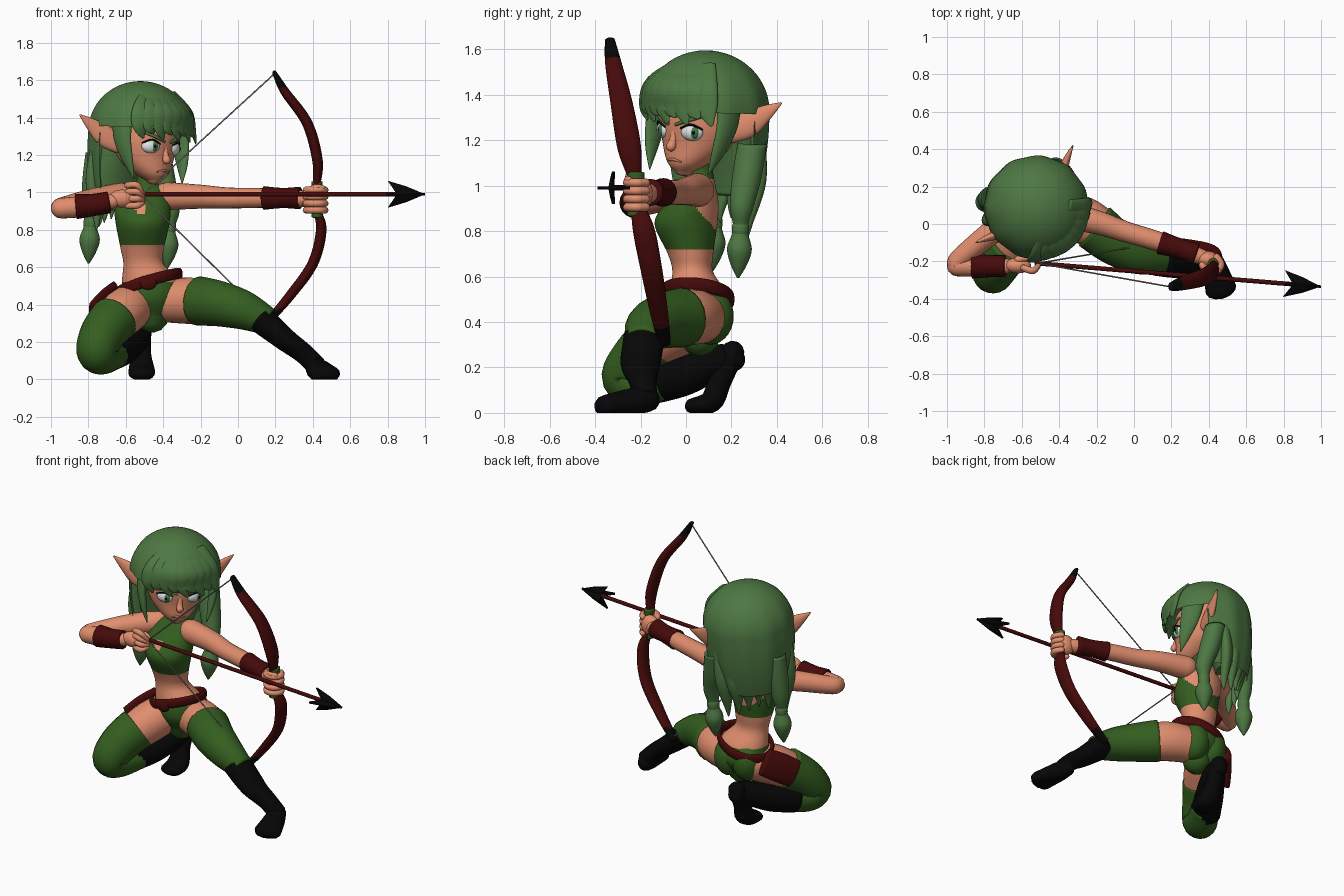
import bpy, bmesh, math
from mathutils import Matrix, Vector

if "Cube" in bpy.data.objects:
    bpy.data.objects.remove(bpy.data.objects["Cube"], do_unlink=True)


def material(name, *rgb):
    mat = bpy.data.materials.new(name)
    mat.use_nodes = True
    mat.diffuse_color = (*rgb, 1)
    mat.node_tree.nodes["Principled BSDF"].inputs["Base Color"].default_value = (*rgb, 1)
    return mat


skin = material("skin", .75, .27, .155)
hair = material("hair green", .075, .185, .055)
cloth = material("cloth green", .034, .112, .014)
leather = material("dark red leather", .062, .003, .003)
black = material("black", .002, .002, .002)
white = material("eye white", .75, .78, .78)
iris = material("iris green", .05, .19, .06)
steel = material("string grey", .24, .24, .24)
lip = material("lip", .56, .18, .11)

WORLD = Matrix.Identity(4)
HEAD = (Matrix.Translation((-.51, .07, 1.25)) @ Matrix.Rotation(math.radians(45), 4, 'Z')
        @ Matrix.Rotation(math.radians(4), 4, 'Y') @ Matrix.Translation((0, 0, -1.25)))


def finish(name, bm, mats, frame=WORLD, rule=None):
    """Place the mesh, keep it above the floor, colour it and shade it smooth."""
    bmesh.ops.transform(bm, matrix=frame, verts=bm.verts)
    for v in bm.verts:
        v.co.z = max(v.co.z, 0)
    bmesh.ops.recalc_face_normals(bm, faces=bm.faces)
    for f in bm.faces:
        f.smooth = True
        if rule:
            f.material_index = rule(f.calc_center_median())
    mesh = bpy.data.meshes.new(name)
    bm.to_mesh(mesh)
    bm.free()
    for mat in (mats if isinstance(mats, list) else [mats]):
        mesh.materials.append(mat)
    obj = bpy.data.objects.new(name, mesh)
    bpy.context.collection.objects.link(obj)
    return obj


def spline(pts, steps):
    """Smooth path through points that carry position and two radii."""
    pts = [list(p) + [p[-1]] * (5 - len(p)) for p in pts]
    ext = [pts[0]] + pts + [pts[-1]]
    out = []
    for a, b, c, d in zip(ext, ext[1:], ext[2:], ext[3:]):
        for k in range(steps):
            t = k / steps
            out.append([q + t / 2 * (r - p + t * (2 * p - 5 * q + 4 * r - s + t * (3 * (q - r) + s - p)))
                        for p, q, r, s in zip(a, b, c, d)])
    return out + [pts[-1]]


def tube(name, mats, pts, up=(0, 0, 1), axis=None, frame=WORLD, rule=None, sides=20, steps=6, bulge=1):
    """Elliptical sweep; bulge rounds the ends, axis keeps every section level."""
    path, up, rings = spline(pts, steps), Vector(up), []
    for i, p in enumerate(path):
        ahead, behind = path[min(i + 1, len(path) - 1)], path[max(i - 1, 0)]
        t = Vector(axis) if axis else (Vector(ahead[:3]) - Vector(behind[:3])).normalized()
        s = t.cross(up).normalized()
        rings.append((Vector(p[:3]), t, s, s.cross(t), max(p[3], .001), max(p[4], .001)))

    def cap(ring, sign):
        c, t, s, u, a, b = ring
        return [(c + t * sign * bulge * min(a, b) * math.sin(g), t, s, u, a * math.cos(g), b * math.cos(g))
                for g in (.5, 1, 1.45)]

    rings = cap(rings[0], -1)[::-1] + rings + cap(rings[-1], 1)
    bm, loops = bmesh.new(), []
    for c, t, s, u, a, b in rings:
        angles = [math.tau * k / sides for k in range(sides)]
        loops.append([bm.verts.new(c + s * a * math.cos(g) + u * b * math.sin(g)) for g in angles])
    for one, two in zip(loops, loops[1:]):
        for k in range(sides):
            n = (k + 1) % sides
            bm.faces.new((one[k], one[n], two[n], two[k]))
    bm.faces.new(loops[0])
    bm.faces.new(loops[-1])
    return finish(name, bm, mats, frame, rule)


def column(name, mats, pts, **kw):
    return tube(name, mats, pts, up=(0, 1, 0), axis=(0, 0, 1), **kw)


def blob(name, mat, centre, radii, frame=WORLD):
    bm = bmesh.new()
    bmesh.ops.create_uvsphere(bm, u_segments=24, v_segments=14, radius=1)
    place = Matrix.Translation(centre) @ Matrix.Diagonal((*radii, 1))
    return finish(name, bm, mat, frame @ place)


# Torso with halter top and briefs
def outfit(c):
    keyhole = c.y < .03 and math.hypot(c.x + .52, c.z - .91) < .028
    band = .72 < c.z < .95 - 1.1 * c.y
    bib = c.y < .055 and .8 < c.z < 1.09 and abs(c.x + .505) < .13 - .6 * max(c.z - .95, 0)
    collar = 1.03 < c.z < 1.09
    return int(c.z < .52 or (band or bib or collar) and not keyhole)


column("torso", [skin, cloth], [
    (-.46, .06, .34, .09, .09), (-.465, .062, .43, .155, .14), (-.47, .05, .53, .15, .125),
    (-.505, .03, .62, .108, .09), (-.512, .02, .7, .116, .1), (-.51, 0, .83, .143, .138),
    (-.51, .025, .92, .15, .118), (-.5, .05, 1, .13, .08), (-.49, .06, 1.05, .06, .06),
    (-.48, .06, 1.13, .052, .052)], rule=outfit, sides=64, steps=12)
for x in (-.4, -.53):
    blob("briefs_seat", cloth, (x, .105, .425), (.095, .105, .125))

# Tilted belt, buckle and thigh pouch
belt = []
for k in range(25):
    dx, dy = .165 * math.cos(math.tau * k / 24), .15 * math.sin(math.tau * k / 24)
    belt.append((-.475 + dx, .05 + dy, .515 + .3 * dx - .1 * dy, .014, .03))
tube("belt", leather, belt, steps=2)
blob("buckle", leather, (-.48, -.105, .515), (.045, .015, .036))
tube("thigh_pouch", leather, [(-.655, .11, .45, .085, .03), (-.715, .035, .4, .09, .032),
                              (-.77, -.04, .345, .085, .03)], up=(-.81, .59, .25), bulge=.3)

# Left leg, reaching out to the side
tube("left_thigh", skin, [(-.39, .07, .42, .115), (-.25, .01, .42, .124), (-.1, -.1, .4, .11)])
tube("left_stocking", cloth, [(-.21, -.015, .42, .132), (-.1, -.1, .405, .122), (.03, -.165, .37, .105),
                              (.16, -.19, .31, .075)], bulge=.1)
tube("left_boot", black, [(.12, -.185, .325, .092, .078), (.25, -.2, .215, .088, .062), (.35, -.19, .14, .062, .055),
                          (.42, -.18, .07, .055)], bulge=.2)
tube("left_foot", black, [(.41, -.165, .06, .05, .055), (.43, -.23, .05, .065, .06), (.465, -.35, .03, .084, .05)])

# Right leg, kneeling
tube("right_thigh", skin, [(-.54, .07, .41, .115), (-.61, -.05, .36, .125), (-.7, -.18, .27, .11)])
tube("right_stocking", cloth, [(-.66, -.115, .325, .13), (-.72, -.2, .25, .122), (-.755, -.262, .16, .11),
                               (-.73, -.21, .125, .1), (-.66, -.09, .14, .085)], up=(.82, -.55, 0), bulge=.1)
tube("right_boot", black, [(-.7, -.14, .135, .095), (-.62, -.01, .165, .09), (-.545, .12, .22, .075),
                           (-.52, .18, .25, .06)], bulge=.3)
tube("right_foot", black, [(-.52, .205, .265, .052, .055), (-.52, .15, .14, .05, .055),
                           (-.515, .11, .05, .05, .07), (-.515, .03, .03, .035, .07)], up=(1, 0, 0))
blob("right_heel", black, (-.52, .215, .235), (.05, .045, .05))

# Arms and bracers
tube("left_arm", skin, [(-.38, .05, .98, .075), (-.2, .01, .977, .064), (-.05, -.04, .97, .056),
                        (.15, -.1, .97, .052), (.37, -.18, .965, .042)])
tube("left_bracer", leather, [(.14, -.1, .97, .063), (.24, -.13, .97, .054), (.33, -.16, .97, .06)], bulge=.1)
tube("right_arm", skin, [(-.62, .06, .98, .072), (-.78, -.06, .957, .063), (-.93, -.185, .922, .055),
                         (-.945, -.22, .915, .054)])
tube("right_forearm", skin, [(-.945, -.225, .915, .055), (-.8, -.225, .928, .055), (-.66, -.225, .955, .036)])
tube("right_bracer", leather, [(-.865, -.225, .925, .068), (-.78, -.225, .932, .06), (-.69, -.225, .947, .058)],
     bulge=.1)

# Hands: one round the bow grip, one at the string
blob("left_palm", skin, (.395, -.19, .965), (.06, .045, .065))
blob("right_palm", skin, (-.62, -.222, .967), (.07, .042, .048))
for k in range(4):
    z = .905 + .036 * k
    tube("left_finger", skin, [(.415 + .05 * math.cos(g), -.215 + .045 * math.sin(g), z, .019)
                               for g in (1, 0, -1, -2, -3)], sides=10)
    tube("right_finger", skin, [(-.59, -.235, z + .025, .018), (-.54, -.25, z + .025, .018),
                                (-.51, -.22, .945 + .015 * k, .014)], sides=10)
tube("left_thumb", skin, [(.37, -.225, 1, .022), (.41, -.255, 1.025, .017), (.45, -.25, 1.025, .015)], sides=10)
tube("right_thumb", skin, [(-.62, -.19, .99, .02), (-.56, -.18, 1, .018), (-.52, -.195, .99, .015)], sides=10)

# Bow, grip wraps and string
tube("bow", [leather, black], [
    (.195, -.335, 1.64, .012, .022), (.25, -.32, 1.54, .024, .036), (.37, -.285, 1.37, .028, .048),
    (.425, -.25, 1.17, .028, .052), (.42, -.225, 1.03, .02, .03), (.42, -.215, .92, .02, .03),
    (.445, -.185, .8, .028, .048), (.4, -.15, .62, .028, .047), (.28, -.12, .45, .026, .04),
    (.16, -.095, .31, .02, .028)], up=(0, 1, 0), rule=lambda c: int(c.z > 1.56 or c.z < .375), steps=10)
for z in (.885, 1.04):
    column("grip_wrap", cloth, [(.423, -.22, z - .016, .03, .038), (.423, -.22, z + .016, .03, .038)], bulge=.2)
NOCK = (-.515, -.21, .985, .004)
tube("upper_string", steel, [(.19, -.335, 1.63, .004), NOCK], sides=8)
tube("lower_string", steel, [(.16, -.095, .32, .004), NOCK], sides=8)

# Arrow with a crossed, barbed head
tube("arrow_shaft", leather, [(-.52, -.21, .99, .012), (.87, -.324, .99, .012)], sides=12)
for turn in (0, 90):
    bm = bmesh.new()
    outline = [(0, 0), (-.1, .042), (-.2, .072), (-.15, 0), (-.2, -.072), (-.1, -.042)]
    bm.faces.new([bm.verts.new((x, y, 0)) for x, y in outline])
    place = (Matrix.Translation((1, -.335, .99)) @ Matrix.Rotation(-.082, 4, 'Z')
             @ Matrix.Rotation(math.radians(turn), 4, 'X'))
    blade = finish("arrow_blade", bm, black, place)
    blade.modifiers.new("thickness", 'SOLIDIFY').thickness = .014
    blade.modifiers["thickness"].offset = 0

# Head and face
column("head", skin, [(0, -.1, 1.06, .035, .04), (0, -.075, 1.1, .09, .095), (0, -.02, 1.18, .155, .155),
                      (0, 0, 1.28, .185, .185), (0, .02, 1.38, .18, .19), (0, .02, 1.46, .1, .11)],
       frame=HEAD, sides=40, bulge=.5)
tube("nose", skin, [(0, -.165, 1.25, .016), (0, -.176, 1.2, .017), (0, -.187, 1.172, .022)],
     up=(0, 1, 0), frame=HEAD)
tube("mouth", lip, [(-.04, -.16, 1.108, .004), (0, -.175, 1.115, .007), (.04, -.16, 1.108, .004)], frame=HEAD)
for s in (-1, 1):
    eye = HEAD @ Matrix.Translation((s * .088, -.148, 1.24)) @ Matrix.Rotation(s * .48, 4, 'Z')
    blob("eye", white, (0, 0, 0), (.05, .03, .037), eye)
    blob("iris", iris, (.015, -.01, 0), (.024, .022, .029), eye)
    blob("pupil", black, (.016, -.017, 0), (.011, .018, .014), eye)
    tube("upper_lid", black, [(-.05, -.012, .016, .004), (0, -.028, .035, .005), (.05, -.012, .016, .004)], frame=eye)
    tube("eyebrow", hair, [(s * .025, -.188, 1.27, .007), (s * .085, -.177, 1.293, .009),
                           (s * .14, -.143, 1.312, .006)], frame=HEAD)
    tube("ear", skin, [(s * .16, .02, 1.24, .03, .045), (s * .23, .055, 1.285, .026, .058),
                       (s * .3, .09, 1.34, .018, .036), (s * .366, .117, 1.388, .004, .005)], frame=HEAD)

# Hair cap, open over the face and falling straight at the back
bm = bmesh.new()
bmesh.ops.create_uvsphere(bm, u_segments=72, v_segments=36, radius=1)
for v in bm.verts:
    flat, drop = Vector((v.co.x, v.co.y)), max(-v.co.z, 0)
    if drop:
        flat = flat.normalized() * (1 - .22 * drop * drop)
    ridge = 1 + .012 * math.sin(11 * math.atan2(v.co.y, v.co.x)) * (1 - max(v.co.z, 0))
    flat *= ridge
    v.co = Vector((flat.x * .275, .02 + .03 * drop + flat.y * .278, 1.335 + v.co.z * (.38 if drop else .26)))
hidden = []
for f in bm.faces:
    c = f.calc_center_median()
    if c.z < 1.335 and c.y < .06 or c.z < 1 and len(f.verts) == 3:
        hidden.append(f)
bmesh.ops.delete(bm, geom=hidden, context='FACES')
finish("hair_cap", bm, hair, HEAD)

# Fringe sweeping down the forehead from a side parting
for k in range(9):
    x = -.2 + .05 * k
    depth, low = -.24 * math.cos(x / .25), 1.29 + (.018 if k % 2 else -.012)
    tube("fringe_lock", hair, [(x * .4 + .03, -.1, 1.54, .04, .012), (x * .85, depth + .006, 1.44, .055, .02),
                               (x, depth - .006, 1.35, .046, .014), (x + .03, depth - .004, low, .008, .004)],
         up=(x * 3, -1, .3), frame=HEAD, bulge=.4)

# Back hair, hanging locks and tied side tails
column("back_hair", hair, [(0, .1, 1.3, .2, .15), (0, .135, 1.1, .195, .1), (0, .15, .96, .16, .075)],
       frame=HEAD, sides=40, bulge=.3)
for k in range(7):
    x = -.18 + .06 * k
    back = .24 - 2.2 * x * x
    tube("back_lock", hair, [(x, back - .03, 1.25, .06, .035), (x * 1.05, back - .01, 1.04, .058, .038),
                             (x, back - .03, .92 - .4 * abs(x), .02, .02), (x, back - .03, .86 - .4 * abs(x), .004)],
         up=(0, 1, 0), frame=HEAD)
for s, x, y in ((1, .25, .02), (-1, .13, .235)):
    tube("temple_lock", hair, [(s * .2, -.04, 1.42, .04, .07), (s * .22, -.065, 1.28, .028, .06),
                               (s * .207, -.1, 1.16, .02, .036), (s * .182, -.13, 1.06, .003)],
         up=(0, 1, 0), frame=HEAD)
    column("side_tail", hair, [(s * x * .9, .6 * y + .08, 1.2, .065), (s * x * .95, .8 * y + .04, 1.05, .065),
                               (s * x, y, .92, .052), (s * x, y, .825, .032), (s * x, y, .74, .055),
                               (s * x, y, .67, .037), (s * x, y, .61, .005)], frame=HEAD)
    column("tail_tie", hair, [(s * x, y, .815, .038), (s * x, y, .835, .038)], frame=HEAD)
